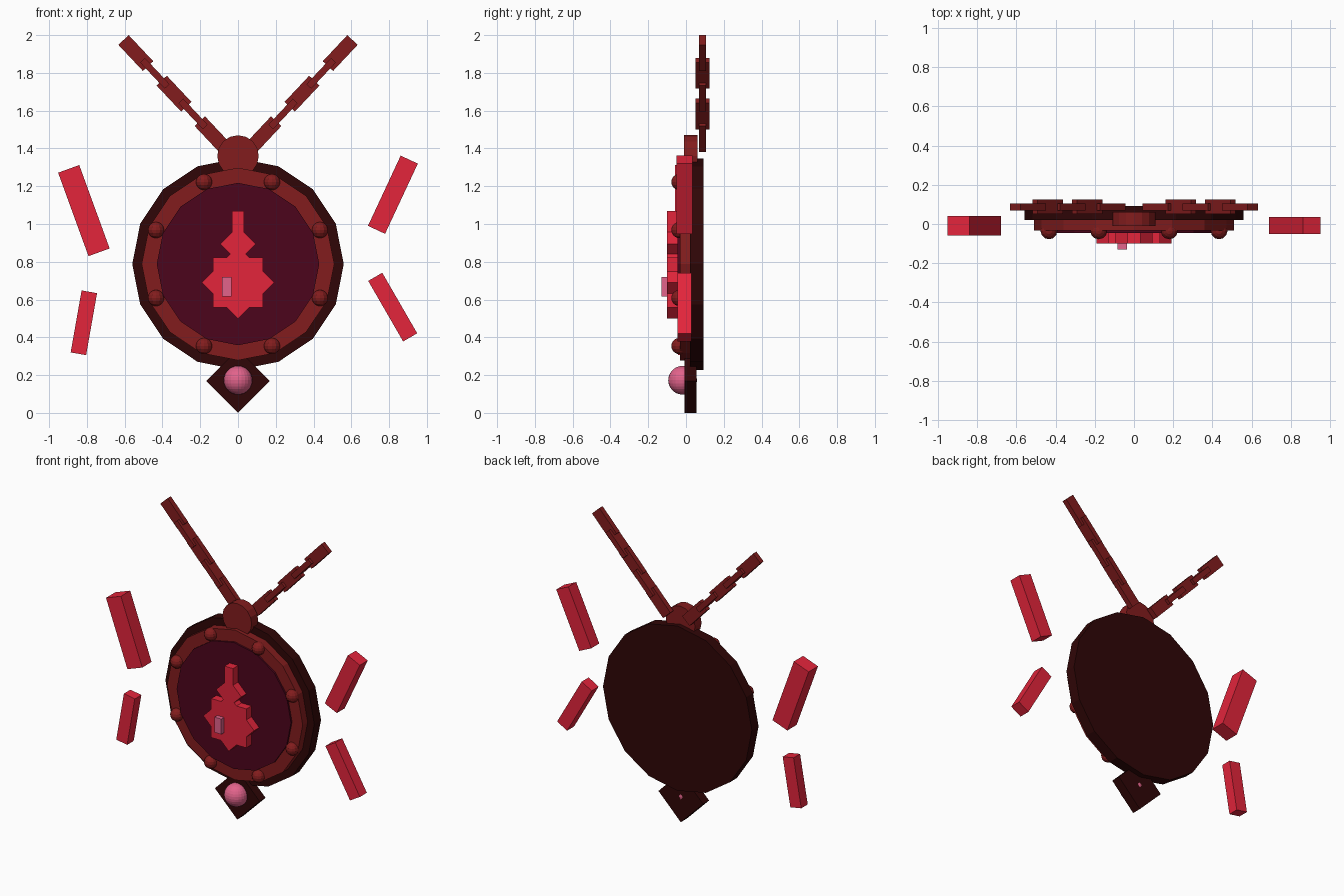
import bpy, bmesh, math
from mathutils import Matrix

if "Cube" in bpy.data.objects:
    bpy.data.objects.remove(bpy.data.objects["Cube"])


def material(name, rgb):
    m = bpy.data.materials.new(name)
    m.diffuse_color = (*rgb, 1)
    m.use_nodes = True
    m.node_tree.nodes["Principled BSDF"].inputs["Base Color"].default_value = m.diffuse_color
    return m


CRIMSON = material("bright crimson", (0.77, 0.018, 0.044))
RED_BROWN = material("red brown", (0.225, 0.012, 0.0125))
NEAR_BLACK = material("blackened red", (0.029, 0.0018, 0.002))
WINE = material("deep wine", (0.073, 0.0015, 0.0115))
PINK = material("rose pink", (0.76, 0.125, 0.26))


def finish(name, bm, mat):
    me = bpy.data.meshes.new(name)
    bm.to_mesh(me)
    bm.free()
    me.materials.append(mat)
    ob = bpy.data.objects.new(name, me)
    bpy.context.collection.objects.link(ob)
    return ob


def box(name, x, z, w, h, y0, y1, mat, tilt=0):
    """Box in the xz plane from y0 to y1; positive tilt leans the top to +x."""
    bm = bmesh.new()
    m = (Matrix.Translation((x, (y0 + y1) / 2, z))
         @ Matrix.Rotation(math.radians(tilt), 4, 'Y')
         @ Matrix.Diagonal((w, y1 - y0, h, 1)))
    bmesh.ops.create_cube(bm, size=1, matrix=m)
    return finish(name, bm, mat)


def disc(name, z, r, y0, y1, mat, sides=16):
    bm = bmesh.new()
    m = Matrix.Translation((0, (y0 + y1) / 2, z)) @ Matrix.Rotation(math.pi / 2, 4, 'X')
    bmesh.ops.create_cone(bm, cap_ends=True, segments=sides, radius1=r, radius2=r,
                          depth=y1 - y0, matrix=m)
    return finish(name, bm, mat)


def ball(name, x, y, z, r, u, v, mat):
    bm = bmesh.new()
    bmesh.ops.create_uvsphere(bm, u_segments=u, v_segments=v, radius=r,
                              matrix=Matrix.Translation((x, y, z)))
    return finish(name, bm, mat)


CZ = 0.788

# Medallion body
disc("back_plate", CZ, 0.56, 0.02, 0.092, NEAR_BLACK)
disc("rim_ring", CZ, 0.51, -0.033, 0.03, RED_BROWN)
disc("inner_field", CZ, 0.43, -0.045, 0.0, WINE)

# Rivets around the ring
for i in range(8):
    a = math.radians(22.5 + 45 * i)
    ball(f"rivet_{i + 1}", 0.47 * math.cos(a), -0.035, CZ + 0.47 * math.sin(a),
         0.043, 12, 8, RED_BROWN)

# Emblem: square and diamond body, small diamond neck, stem and highlight
F, B = -0.10, -0.04
box("emblem_square", 0, 0.69, 0.265, 0.265, F, B, CRIMSON)
box("emblem_diamond", 0, 0.69, 0.27, 0.27, F, B, CRIMSON, 45)
box("emblem_neck", 0, 0.894, 0.134, 0.134, F, B, CRIMSON, 45)
box("emblem_stem", 0, 0.97, 0.064, 0.20, F, B, CRIMSON)
box("emblem_highlight", -0.06, 0.668, 0.05, 0.104, -0.13, -0.09, PINK)

# Top boss, bottom diamond and gem
disc("top_boss", 1.36, 0.11, -0.01, 0.06, RED_BROWN)
box("bottom_diamond", 0, 0.168, 0.2376, 0.2376, -0.008, 0.056, NEAR_BLACK, 45)
ball("bottom_gem", 0, -0.018, 0.173, 0.076, 24, 14, PINK)

# Chains: five links a side, turned alternately flat and on edge
angle = math.degrees(math.atan2(0.101, 0.1075))
for side, label in ((-1, "left"), (1, "right")):
    for k in range(5):
        w, d = (0.075, 0.035) if k % 2 == 0 else (0.035, 0.075)
        box(f"chain_link_{label}_{k + 1}", side * (0.137 + 0.101 * k), 1.475 + 0.1075 * k,
            w, 0.19, 0.0875 - d / 2, 0.0875 + d / 2, RED_BROWN, side * angle)

# Floating shards: x, z, width, length, depth, tilt
shards = [(-0.816, 1.071, 0.119, 0.47, 0.10, -20),
          (0.82, 1.155, 0.10, 0.41, 0.085, 25),
          (-0.816, 0.477, 0.083, 0.333, 0.07, 10),
          (0.819, 0.56, 0.086, 0.37, 0.075, -30)]
for i, (x, z, w, h, d, t) in enumerate(shards):
    box(f"shard_{i + 1}", x, z, w, h, -0.008 - d / 2, -0.008 + d / 2, CRIMSON, t)
